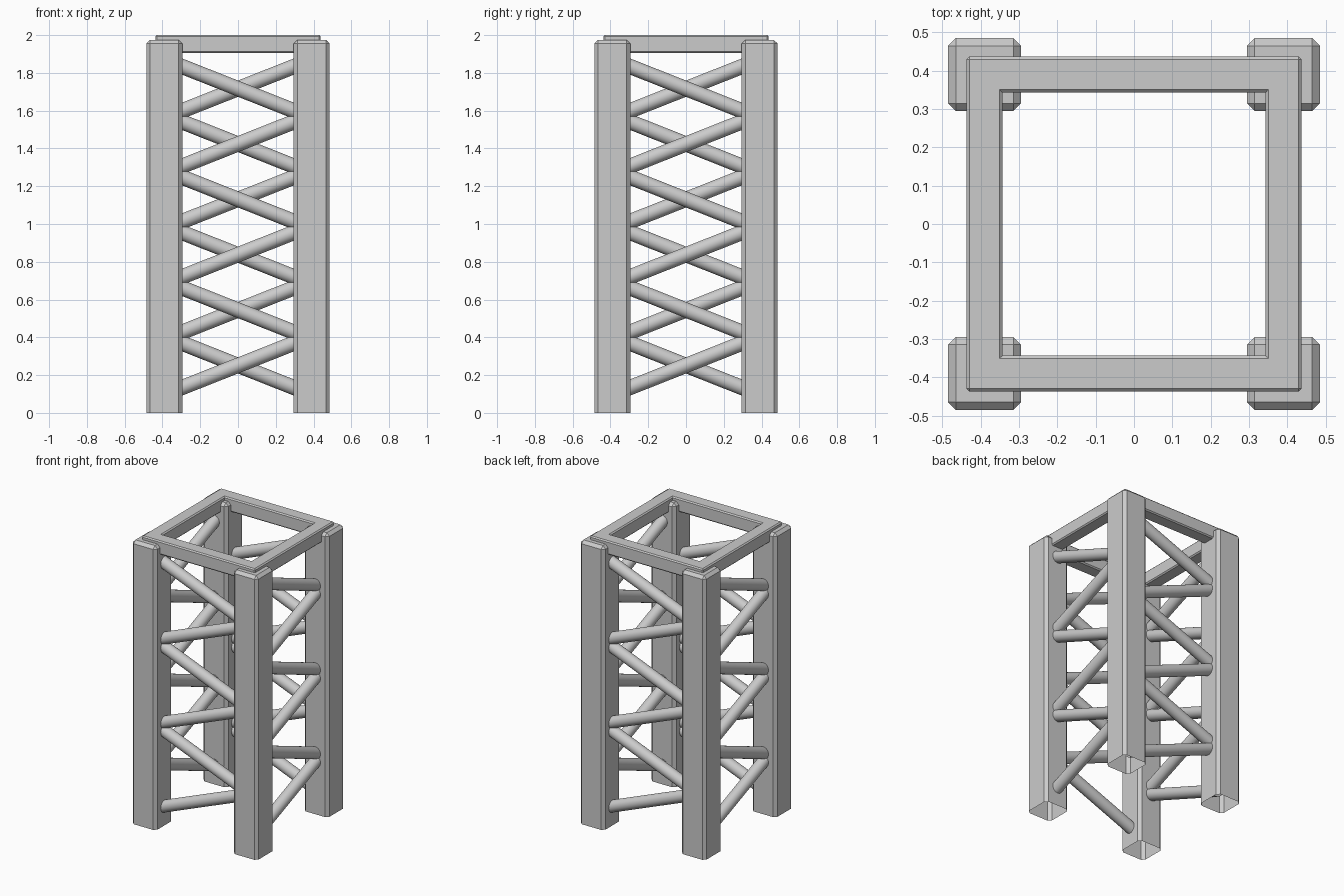
import bpy, bmesh
from math import pi
from mathutils import Vector, Matrix

if "Cube" in bpy.data.objects:
    bpy.data.objects.remove(bpy.data.objects["Cube"])

C = 0.39          # post centre offset


def finish(bm, name, mat=Matrix()):
    me = bpy.data.meshes.new(name)
    bm.to_mesh(me)
    bm.free()
    ob = bpy.data.objects.new(name, me)
    bpy.context.collection.objects.link(ob)
    me.transform(mat)
    return ob


def bar(name, size, centre, bevel, mat, open_bottom=False):
    bm = bmesh.new()
    bmesh.ops.create_cube(bm, size=1)
    bmesh.ops.scale(bm, vec=size, verts=bm.verts)
    bmesh.ops.translate(bm, vec=centre, verts=bm.verts)
    if open_bottom:
        bm.normal_update()
        low = [f for f in bm.faces if f.normal.z < -0.9]
        bmesh.ops.delete(bm, geom=low, context='FACES_ONLY')
    edges = [e for e in bm.edges if not e.is_boundary]
    bmesh.ops.bevel(bm, geom=edges, offset=bevel, segments=1, affect='EDGES')
    return finish(bm, name, mat)


def brace(name, a, b, r, mat):
    bm = bmesh.new()
    d = b - a
    m = Matrix.Translation((a + b) / 2) @ d.to_track_quat('Z', 'Y').to_matrix().to_4x4()
    bmesh.ops.create_cone(bm, cap_ends=True, segments=24, radius1=r, radius2=r,
                          depth=d.length, matrix=m)
    ob = finish(bm, name, mat)
    bpy.context.view_layer.objects.active = ob
    ob.select_set(True)
    bpy.ops.object.shade_smooth_by_angle(angle=pi / 4)
    ob.select_set(False)


# each side is the front side turned by a quarter
for k, side in enumerate(("front", "right", "back", "left")):
    rot = Matrix.Rotation(k * pi / 2, 4, 'Z')
    # corner post, open underneath
    bar(side + "_post", (0.19, 0.19, 1.975), (-C, -C, 0.9875), 0.02, rot, True)
    # top frame beam
    bar(side + "_top_beam", (0.875, 0.095, 0.095), (0, -C, 1.9525), 0.008, rot)
    # zigzag bracing
    nodes = [Vector((-0.37 if i % 2 == 0 else 0.37, -C, 0.105 + 0.293 * i)) for i in range(7)]
    for i in range(6):
        brace(f"{side}_brace_{i + 1}", nodes[i], nodes[i + 1], 0.04, rot)
